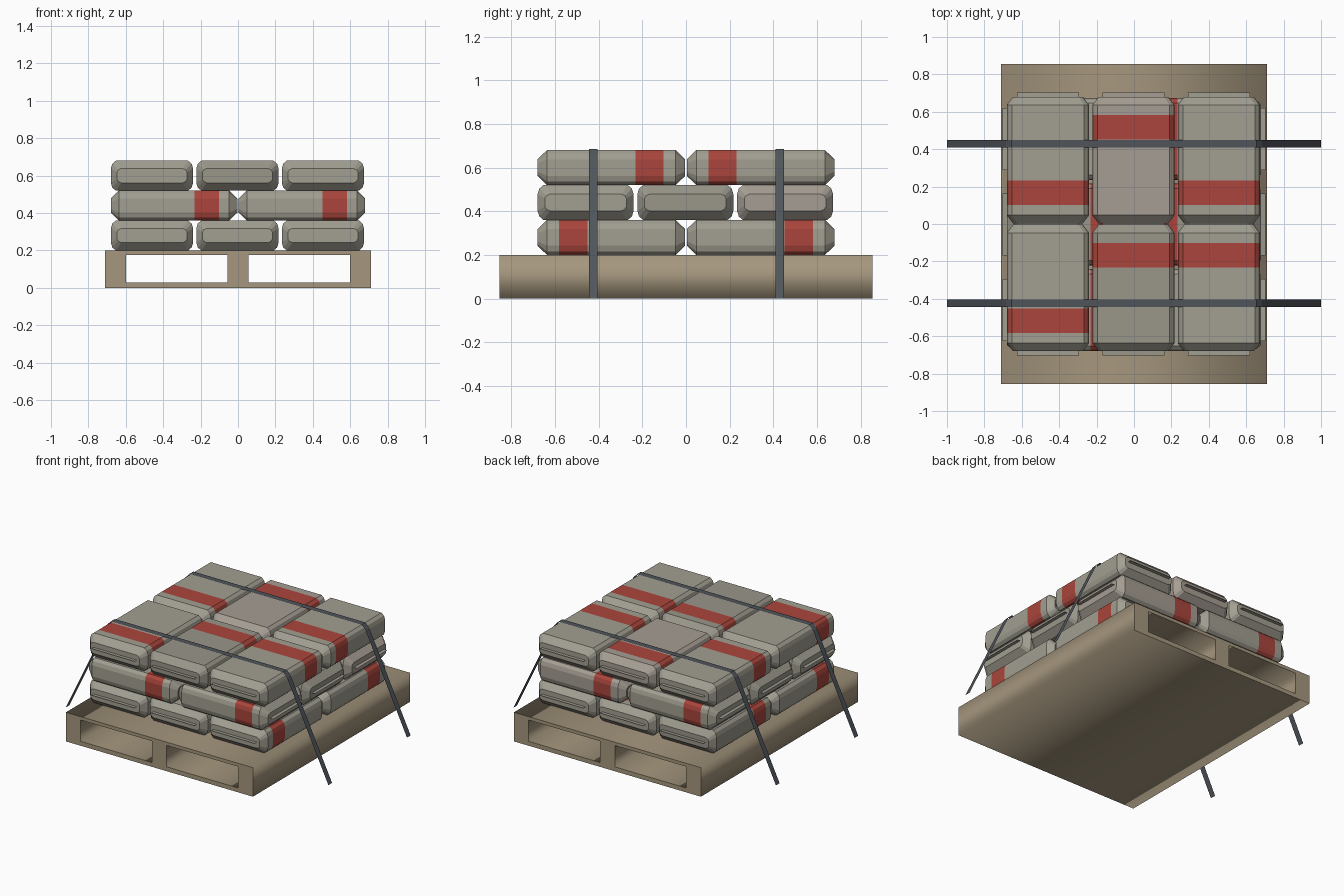
import bpy, bmesh, math

if "Cube" in bpy.data.objects:
    bpy.data.objects.remove(bpy.data.objects["Cube"])


def material(name, rgb):
    m = bpy.data.materials.new(name)
    m.diffuse_color = (*rgb, 1)
    m.use_nodes = True
    m.node_tree.nodes["Principled BSDF"].inputs["Base Color"].default_value = m.diffuse_color
    return m


WOOD = material("wood", (0.38, 0.31, 0.21))
STRAP = material("strap", (0.08, 0.09, 0.105))
RED = material("red_stripe", (0.40, 0.06, 0.045))
CLOTHS = [material("sack_cloth", (0.36, 0.345, 0.285)),
          material("sack_cloth_warm", (0.38, 0.34, 0.295)),
          material("sack_cloth_dull", (0.32, 0.305, 0.255))]


def mesh_from(bm, name, mats):
    me = bpy.data.meshes.new(name)
    bm.to_mesh(me)
    bm.free()
    for m in mats:
        me.materials.append(m)
    return me


def add(name, me, loc=(0, 0, 0), rot=0):
    ob = bpy.data.objects.new(name, me)
    ob.location = loc
    ob.rotation_euler.z = rot
    bpy.context.collection.objects.link(ob)
    return ob


# Pallet: outline with two fork tunnels, extruded along y
curve = bpy.data.curves.new("pallet", 'CURVE')
curve.dimensions = '2D'
curve.fill_mode = 'BOTH'
curve.extrude = 0.855
for x0, x1, z0, z1 in [(-0.712, 0.712, 0, 0.2),
                       (-0.60, -0.057, 0.03, 0.177),
                       (0.055, 0.60, 0.03, 0.177)]:
    sp = curve.splines.new('POLY')
    sp.points.add(3)
    for p, (x, z) in zip(sp.points, [(x0, z0), (x1, z0), (x1, z1), (x0, z1)]):
        p.co = (x, z, 0, 1)
    sp.use_cyclic_u = True
curve.materials.append(WOOD)
pallet = add("pallet", curve)
pallet.rotation_euler.x = math.pi / 2
bpy.context.view_layer.objects.active = pallet
pallet.select_set(True)
bpy.ops.object.convert(target='MESH')
pallet.select_set(False)


# Sack: chamfered cross-section lofted along y, stripe towards -y, sewn flap at each end
def sack_mesh(cloth):
    q = [(0.22, 0.038), (0.212, 0.064), (0.193, 0.08)]
    half = q + [(-x, z) for x, z in reversed(q)]
    section = half + [(-x, -z) for x, z in half]
    stations = [(-0.338, 0.85, 0.48), (-0.295, 1, 1), (-0.24, 1, 1),
                (-0.11, 1, 1), (0.295, 1, 1), (0.338, 0.85, 0.48)]
    bm = bmesh.new()
    rings = [[bm.verts.new((x * sx, y, z * sz)) for x, z in section]
             for y, sx, sz in stations]
    n = len(section)
    for i in range(len(rings) - 1):
        a, b = rings[i], rings[i + 1]
        for k in range(n):
            f = bm.faces.new((a[k], a[(k + 1) % n], b[(k + 1) % n], b[k]))
            f.material_index = 1 if i == 2 else 0
    bm.faces.new(rings[0])
    bm.faces.new(rings[-1])
    bmesh.ops.recalc_face_normals(bm, faces=bm.faces)
    for s in (-1, 1):
        bm.faces.new([bm.verts.new((x, s * y, 0.004)) for x, y in
                      [(-0.165, 0.33), (0.165, 0.33), (0.165, 0.362), (-0.165, 0.362)]])
    return mesh_from(bm, "sack", [cloth, RED])


SACKS = [sack_mesh(c) for c in CLOTHS]
P, C, H = 0.457, 0.342, math.pi / 2
# Each layer: height, lengthwise axis, rows of (stripe side, tint) at - and + ends
layers = [
    ("bottom", 0.28, 'Y', [((-1, 0), (-1, 2)), ((1, 0), (1, 0)), ((-1, 0), (1, 0))]),
    ("middle", 0.44, 'X', [((1, 0), (1, 0)), ((1, 2), (-1, 2)), ((-1, 0), (-1, 1))]),
    ("top", 0.60, 'Y', [((-1, 0), (-1, 0)), ((1, 2), (1, 1)), ((1, 0), (-1, 0))]),
]
for lname, z, axis, rows in layers:
    for r, row in enumerate(rows):
        for e, (side, tint) in enumerate(row):
            across, along = (r - 1) * P - 0.003, (2 * e - 1) * C
            if axis == 'Y':
                loc, rot = (across, along, z), 0 if side < 0 else math.pi
            else:
                loc, rot = (along, across, z), side * H
            add(f"{lname}_sack_{r + 1}_{e + 1}", SACKS[tint], loc, rot)

# Tie-down straps: thin ribbons over the load, splayed to the ground
path = [(-1, 0), (-0.685, 0.655), (-0.655, 0.686), (0.655, 0.686), (0.685, 0.655), (1, 0)]
for name, y in (("front_strap", -0.425), ("back_strap", 0.43)):
    bm = bmesh.new()
    pairs = [[bm.verts.new((x, y + d, z)) for d in (-0.02, 0.02)] for x, z in path]
    for a, b in zip(pairs, pairs[1:]):
        bm.faces.new((a[0], b[0], b[1], a[1]))
    add(name, mesh_from(bm, name, [STRAP]))
